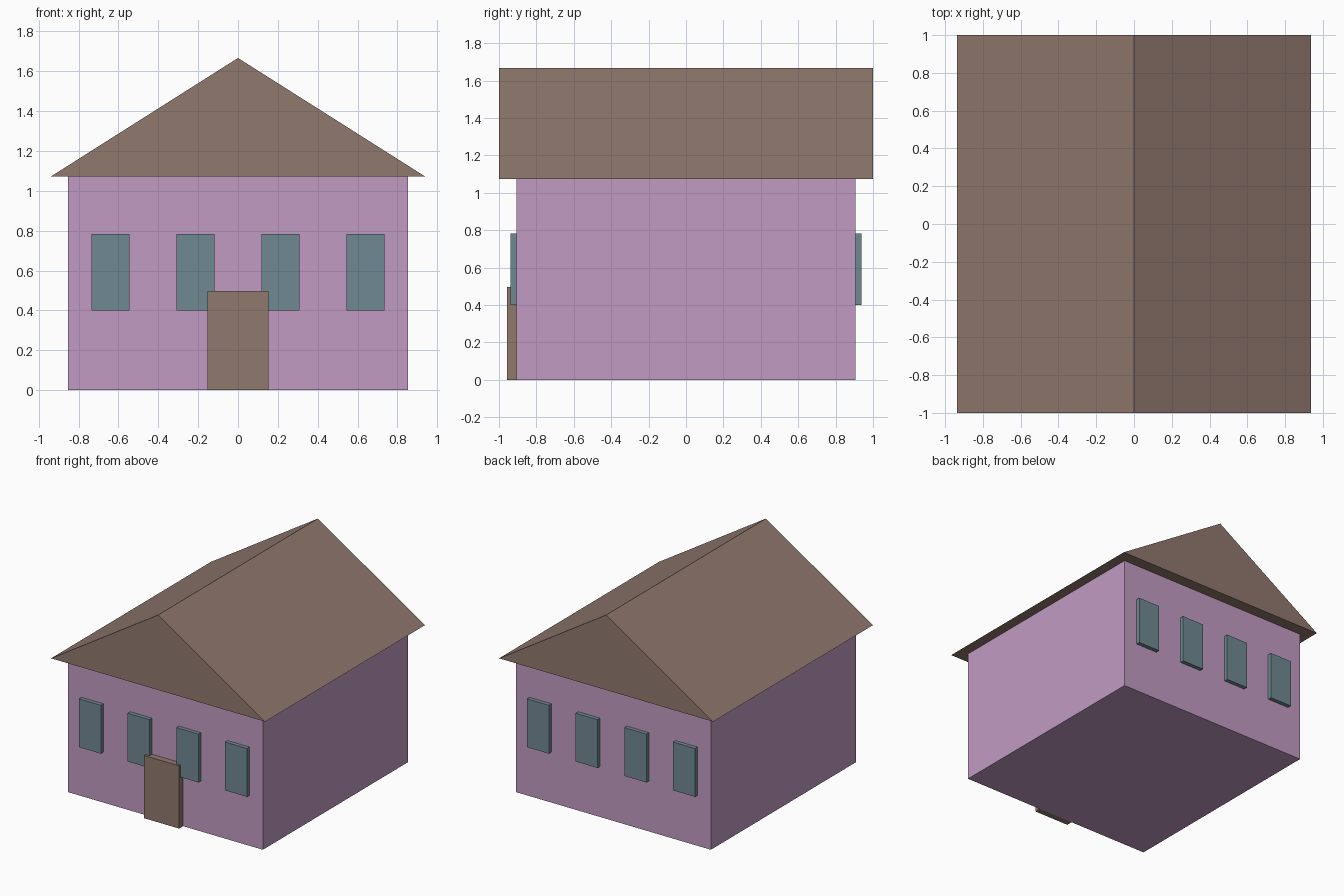
import bpy
import bmesh

old = bpy.data.objects.get("Cube")
if old:
    bpy.data.objects.remove(old, do_unlink=True)


def material(name, rgb):
    mat = bpy.data.materials.new(name)
    mat.use_nodes = True
    color = (*rgb, 1.0)
    mat.diffuse_color = color
    mat.node_tree.nodes["Principled BSDF"].inputs["Base Color"].default_value = color
    return mat


def prism(name, profile, y0, y1, mat):
    """Extrude an x-z outline from y0 to y1."""
    bm = bmesh.new()
    face = bm.faces.new([bm.verts.new((x, y0, z)) for x, z in profile])
    out = bmesh.ops.extrude_face_region(bm, geom=[face])
    moved = [v for v in out["geom"] if isinstance(v, bmesh.types.BMVert)]
    bmesh.ops.translate(bm, verts=moved, vec=(0, y1 - y0, 0))
    bmesh.ops.recalc_face_normals(bm, faces=bm.faces)
    mesh = bpy.data.meshes.new(name)
    bm.to_mesh(mesh)
    bm.free()
    mesh.materials.append(mat)
    obj = bpy.data.objects.new(name, mesh)
    bpy.context.collection.objects.link(obj)
    return obj


def block(name, x, half_width, z0, z1, y0, y1, mat):
    a, b = x - half_width, x + half_width
    return prism(name, [(a, z0), (b, z0), (b, z1), (a, z1)], y0, y1, mat)


lilac = material("lilac wall", (0.54, 0.33, 0.55))
brown = material("brown wood", (0.28, 0.19, 0.155))
slate = material("slate blue glass", (0.16, 0.25, 0.29))

WALL_Y = 0.907
EAVES = 1.073

# House body and gabled roof
block("walls", 0, 0.853, 0, EAVES, -WALL_Y, WALL_Y, lilac)
prism("roof", [(-0.938, EAVES), (0.938, EAVES), (0, 1.667)], -1, 1, brown)

# Front door
block("door", 0, 0.154, 0, 0.497, -0.957, -WALL_Y, brown)

# Four windows on the front and four on the back
for side, sign in (("front", -1), ("back", 1)):
    for i, x in enumerate((-0.64, -0.214, 0.214, 0.64)):
        block(f"{side}_window_{i + 1}", x, 0.096, 0.4, 0.783,
              sign * WALL_Y, sign * 0.939, slate)
